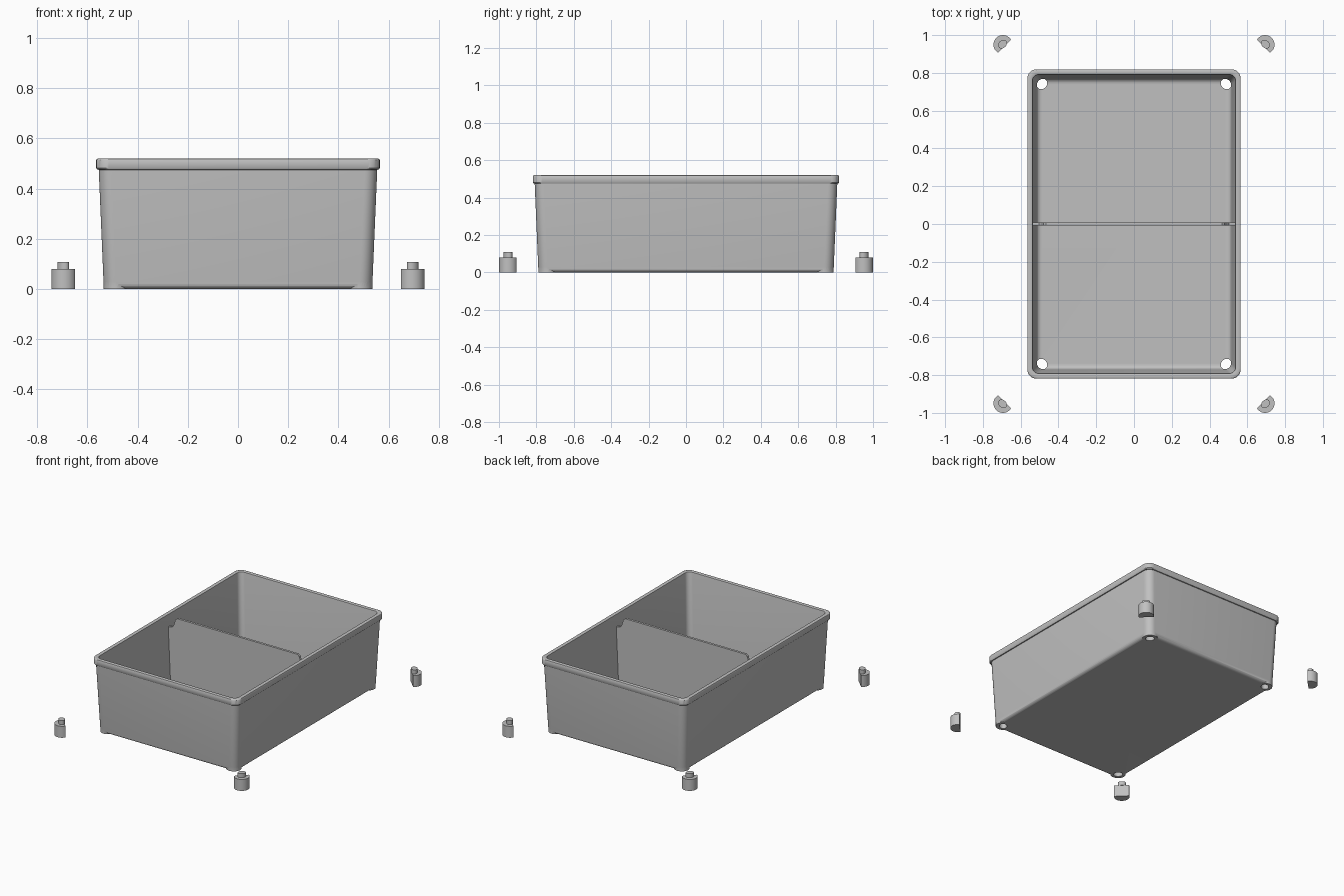
import bpy, bmesh, math

cube = bpy.data.objects.get("Cube")
if cube:
    bpy.data.objects.remove(cube, do_unlink=True)

grey = bpy.data.materials.new("plain_grey")
grey.use_nodes = True
grey.diffuse_color = (0.53, 0.53, 0.53, 1)
grey.node_tree.nodes["Principled BSDF"].inputs["Base Color"].default_value = (0.53, 0.53, 0.53, 1)

QUADRANTS = [("front_left", 1, -1), ("front_right", -1, -1),
             ("back_left", 1, 1), ("back_right", -1, 1)]


def finish(name, bm):
    bmesh.ops.recalc_face_normals(bm, faces=bm.faces)
    mesh = bpy.data.meshes.new(name)
    bm.to_mesh(mesh)
    bm.free()
    mesh.materials.append(grey)
    obj = bpy.data.objects.new(name, mesh)
    bpy.context.collection.objects.link(obj)
    return obj


def select_only(obj):
    bpy.ops.object.select_all(action="DESELECT")
    obj.select_set(True)
    bpy.context.view_layer.objects.active = obj


def smooth(obj):
    select_only(obj)
    bpy.ops.object.shade_smooth_by_angle(angle=math.radians(35))


def loft(bm, rings):
    """Skin a list of equal-length point rings and cap both ends."""
    loops = [[bm.verts.new(p) for p in ring] for ring in rings]
    n = len(loops[0])
    for a, b in zip(loops, loops[1:]):
        for i in range(n):
            j = (i + 1) % n
            bm.faces.new((a[i], a[j], b[j], b[i]))
    bm.faces.new(loops[0][::-1])
    bm.faces.new(loops[-1])


def prism(bm, outline, z0, z1):
    loft(bm, [[(x, y, z) for x, y in outline] for z in (z0, z1)])


def rounded_rect(hx, hy, z, r, steps=8):
    ring = []
    for k, (sx, sy) in enumerate([(1, 1), (-1, 1), (-1, -1), (1, -1)]):
        for i in range(steps + 1):
            a = math.pi / 2 * (k + i / steps)
            ring.append((sx * (hx - r) + r * math.cos(a),
                         sy * (hy - r) + r * math.sin(a), z))
    return ring


def diagonal_oval(cx, cy, sx, sy, major, minor, n=32):
    """Oval whose short axis points along the corner diagonal."""
    pts = []
    for i in range(n):
        a = math.tau * i / n
        u, v = minor * math.cos(a), major * math.sin(a)
        pts.append((sx * (cx + (u - v) * math.sqrt(0.5)),
                    sy * (cy + (u + v) * math.sqrt(0.5))))
    return pts


def boolean(target, cutter, operation):
    mod = target.modifiers.new(operation, "BOOLEAN")
    mod.object = cutter
    mod.operation = operation
    mod.solver = "EXACT"
    select_only(target)
    bpy.ops.object.modifier_apply(modifier=mod.name)
    bpy.data.objects.remove(cutter, do_unlink=True)


# Tray shell: (half width in x, height, corner radius); depth adds a constant
DEPTH = 0.254
profile = []
for i in range(6):                                   # rounded outer base edge
    a = math.pi / 2 * i / 5
    profile.append((0.508 + 0.028 * math.sin(a), 0.028 * (1 - math.cos(a)),
                    0.03 + 0.02 * math.sin(a)))
profile += [(0.555, 0.475, 0.05), (0.561, 0.476, 0.05), (0.565, 0.482, 0.05),
            (0.565, 0.514, 0.05), (0.563, 0.518, 0.05), (0.559, 0.52, 0.048),
            (0.541, 0.52, 0.036), (0.538, 0.518, 0.034), (0.537, 0.514, 0.034)]
for i in range(6):                                   # rounded inner floor edge
    a = math.pi / 2 * i / 5
    profile.append((0.488 + 0.028 * math.cos(a), 0.058 - 0.028 * math.sin(a),
                    0.012 + 0.022 * math.cos(a)))
bm = bmesh.new()
loft(bm, [rounded_rect(h, h + DEPTH, z, r) for h, z, r in profile])
tray = finish("tray", bm)

# Corner feet merged into the base, then peg sockets cut through
bosses, sockets = bmesh.new(), bmesh.new()
for _, sx, sy in QUADRANTS:
    prism(bosses, diagonal_oval(0.486, 0.74, sx, sy, 0.0495, 0.0495), 0, 0.0285)
    prism(sockets, diagonal_oval(0.487, 0.741, sx, sy, 0.03, 0.025), -0.05, 0.07)
boolean(tray, finish("boss_helper", bosses), "UNION")
boolean(tray, finish("socket_helper", sockets), "DIFFERENCE")
smooth(tray)

# Divider with lowered shoulders at both ends
half = [(0.52, 0.025), (0.544, 0.435), (0.503, 0.44), (0.492, 0.455),
        (0.478, 0.5), (0.465, 0.51)]
outline = half + [(-x, z) for x, z in reversed(half)]
bm = bmesh.new()
loft(bm, [[(x, y, z) for x, z in outline] for y in (-0.008, 0.008)])
finish("divider", bm)

# Loose pegs: round body with a flat facing the tray, oval pin on top
R, FLAT = 0.05, 0.013
for name, sx, sy in QUADRANTS:
    bm = bmesh.new()
    gap = math.acos(FLAT / R)
    start, sweep = math.radians(225) + gap, math.tau - 2 * gap
    arc = [start + sweep * i / 28 for i in range(29)]
    prism(bm, [(sx * (0.694 + R * math.cos(a)), sy * (0.95 + R * math.sin(a)))
               for a in arc], 0, 0.08)
    prism(bm, diagonal_oval(0.696, 0.952, sx, sy, 0.026, 0.02), 0.079, 0.108)
    smooth(finish("peg_" + name, bm))
